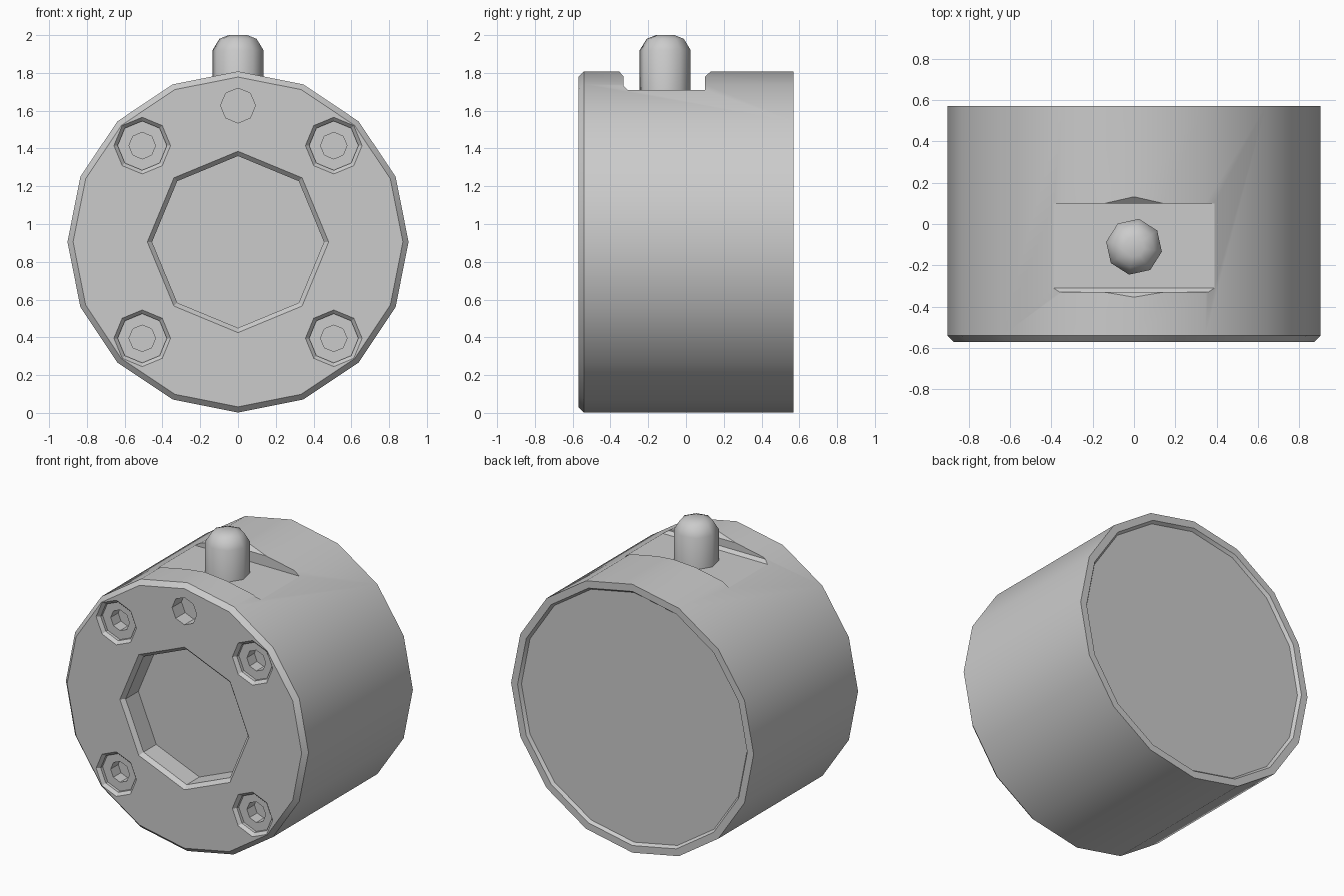
import bpy
import bmesh
import math
from mathutils import Matrix

if "Cube" in bpy.data.objects:
    bpy.data.objects.remove(bpy.data.objects["Cube"], do_unlink=True)

AXIS_Z = 0.905   # height of the body axis
FRONT = -0.57    # y of the front face
BACK = 0.57      # y of the back face

metal = bpy.data.materials.new("plain_grey")
metal.diffuse_color = (0.6, 0.6, 0.6, 1)
metal.use_nodes = True
metal.node_tree.nodes["Principled BSDF"].inputs["Base Color"].default_value = (0.6, 0.6, 0.6, 1)


def finish_mesh(name, bm):
    bmesh.ops.recalc_face_normals(bm, faces=bm.faces)
    mesh = bpy.data.meshes.new(name)
    bm.to_mesh(mesh)
    bm.free()
    mesh.materials.append(metal)
    obj = bpy.data.objects.new(name, mesh)
    bpy.context.collection.objects.link(obj)
    return obj


def turned(name, profile, sides, matrix, start=0.0):
    """Closed solid from (radius, height) rings around local z."""
    bm = bmesh.new()
    rings = []
    for radius, height in profile:
        ring = []
        for i in range(sides):
            a = start + math.tau * i / sides
            ring.append(bm.verts.new((radius * math.cos(a), radius * math.sin(a), height)))
        rings.append(ring)
    for low, high in zip(rings, rings[1:]):
        for i in range(sides):
            j = (i + 1) % sides
            bm.faces.new((low[i], low[j], high[j], high[i]))
    bm.faces.new(rings[0])
    bm.faces.new(rings[-1])
    bm.transform(matrix)
    return finish_mesh(name, bm)


def facing_back(x, y, z):
    """Local z runs towards the back of the model."""
    return Matrix.Translation((x, y, z)) @ Matrix.Rotation(-math.pi / 2, 4, 'X')


def smooth(obj, degrees):
    bpy.ops.object.select_all(action='DESELECT')
    obj.select_set(True)
    bpy.context.view_layer.objects.active = obj
    bpy.ops.object.shade_smooth_by_angle(angle=math.radians(degrees))


# Body: chamfered front rim, shallow dished back
length = BACK - FRONT
body = turned("body", [(0.873, 0), (0.903, 0.03), (0.903, length), (0.855, length),
                       (0.84, length - 0.02)], 16, facing_back(0, FRONT, AXIS_Z))

cutters = []

# Central pocket with bevelled lip
cutters.append(turned("pocket_cutter", [(0.505, -0.025), (0.455, 0.025), (0.455, 0.16)],
                      8, facing_back(0, FRONT, AXIS_Z)))

# Four counterbored screw holes
for sx in (-1, 1):
    for sz in (-1, 1):
        cutters.append(turned("screw_hole_cutter",
                              [(0.17, -0.02), (0.13, 0.02), (0.13, 0.04), (0.07, 0.04), (0.07, 0.12)],
                              8, facing_back(sx * 0.507, FRONT, AXIS_Z + sz * 0.51)))

# Small locating hole under the pin
cutters.append(turned("locating_hole_cutter", [(0.092, -0.03), (0.092, 0.1)],
                      8, facing_back(0, FRONT, 1.627)))

# Slot across the top, with eased upper edges
slot = [(-0.31, 1.71), (-0.33, 1.73), (-0.33, 1.78), (-0.36, 1.815), (-0.36, 2),
        (0.14, 2), (0.14, 1.815), (0.10, 1.78), (0.10, 1.71)]
bm = bmesh.new()
side = bm.faces.new([bm.verts.new((-0.6, y, z)) for y, z in slot])
grown = bmesh.ops.extrude_face_region(bm, geom=[side], use_keep_orig=True)
bmesh.ops.translate(bm, vec=(1.2, 0, 0),
                    verts=[v for v in grown["geom"] if isinstance(v, bmesh.types.BMVert)])
cutters.append(finish_mesh("slot_cutter", bm))

# Cut the body, then drop the helpers
bpy.context.view_layer.objects.active = body
for cutter in cutters:
    cutter.hide_render = True
    mod = body.modifiers.new("cut", 'BOOLEAN')
    mod.operation = 'DIFFERENCE'
    mod.solver = 'EXACT'
    mod.object = cutter
    bpy.ops.object.modifier_apply(modifier=mod.name)
for cutter in cutters:
    bpy.data.objects.remove(cutter, do_unlink=True)
smooth(body, 30)

# Rounded pin standing in the slot
pin = turned("pin", [(0.137, 1.62), (0.137, 1.92), (0.1, 1.98), (0.05, 2.0)], 8,
             Matrix.Translation((0, -0.11, 0)), math.radians(-10))
smooth(pin, 50)
